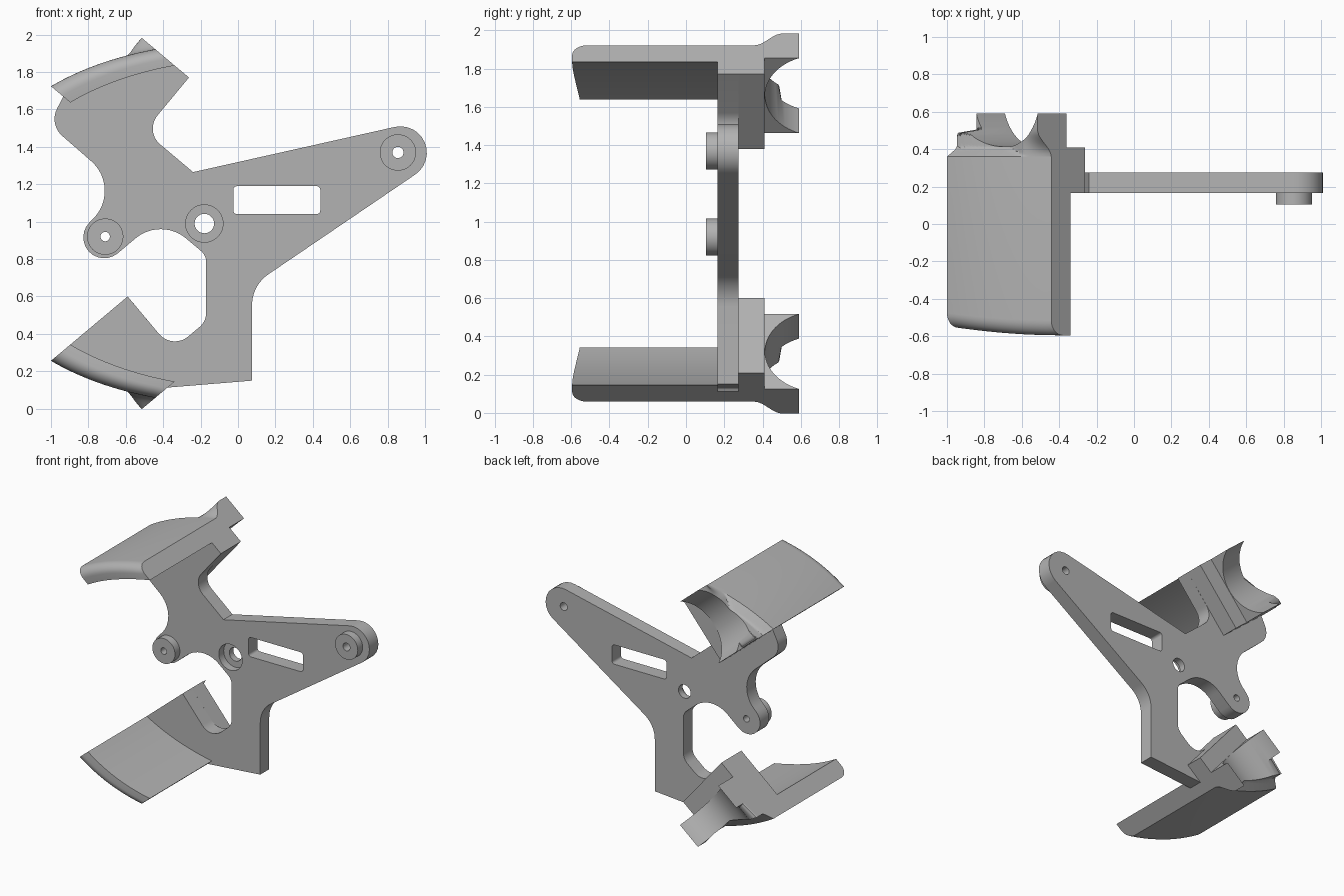
import bpy, bmesh, math
from mathutils import Matrix, Vector

cube = bpy.data.objects.get("Cube")
if cube:
    bpy.data.objects.remove(cube, do_unlink=True)

grey = bpy.data.materials.new("plain grey")
grey.use_nodes = True
COLOR = (0.45, 0.45, 0.45, 1)
grey.diffuse_color = COLOR
grey.node_tree.nodes["Principled BSDF"].inputs["Base Color"].default_value = COLOR
parts = []

WIDTH = 0.51          # jaw length along its tilted direction
HEIGHT = 1.98
FRONT, STEP, BACK = 0.165, 0.225, 0.275
TILT = math.radians(50)


def add_part(name, mesh):
    mesh.name = name
    mesh.materials.clear()
    mesh.materials.append(grey)
    obj = bpy.data.objects.new(name, mesh)
    bpy.context.collection.objects.link(obj)
    parts.append(obj)


def jaw_point(v, s, upper):
    """Map jaw coordinates (along, outward) to x, z; the lower jaw is mirrored."""
    x = -0.59 + v * math.cos(TILT) - s * math.sin(TILT)
    z = 1.38 + v * math.sin(TILT) + s * math.cos(TILT)
    return (x, z if upper else HEIGHT - z)


def inner(v):
    t = v / WIDTH
    return 0.40 - 0.30 * t + 0.12 * t * (1 - t)


def outer(v):
    return inner(v) + 0.135


def circle(x, z, r, n=48):
    return [(x + r * math.cos(2 * math.pi * i / n),
             z + r * math.sin(2 * math.pi * i / n)) for i in range(n)]


def rounded(corners, steps=12):
    """Round each (x, z, radius) corner of a closed outline."""
    pts = []
    for i, (x, z, r) in enumerate(corners):
        p = Vector((x, z))
        if r == 0:
            pts.append((x, z))
            continue
        a = (Vector(corners[i - 1][:2]) - p).normalized()
        b = (Vector(corners[(i + 1) % len(corners)][:2]) - p).normalized()
        half = a.angle(b) / 2
        centre = p + (a + b).normalized() * r / math.sin(half)
        start = p + a * r / math.tan(half) - centre
        end = p + b * r / math.tan(half) - centre
        sweep = math.pi - 2 * half
        for k in range(steps + 1):
            t = k / steps
            q = centre + (start * math.sin((1 - t) * sweep)
                          + end * math.sin(t * sweep)) / math.sin(sweep)
            pts.append((q.x, q.y))
    return pts


def slab(name, loops, y0, y1):
    """Flat part from an outline followed by its holes."""
    curve = bpy.data.curves.new(name, 'CURVE')
    curve.dimensions = '2D'
    curve.fill_mode = 'BOTH'
    curve.extrude = (y1 - y0) / 2
    for loop in loops:
        spline = curve.splines.new('POLY')
        spline.points.add(len(loop) - 1)
        for point, (x, z) in zip(spline.points, loop):
            point.co = (x, z, 0, 1)
        spline.use_cyclic_u = True
    temp = bpy.data.objects.new(name + " outline", curve)
    bpy.context.collection.objects.link(temp)
    graph = bpy.context.evaluated_depsgraph_get()
    mesh = bpy.data.meshes.new_from_object(temp.evaluated_get(graph))
    bpy.data.objects.remove(temp, do_unlink=True)
    mesh.transform(Matrix.Translation((0, (y0 + y1) / 2, 0)) @ Matrix.Rotation(math.pi / 2, 4, 'X'))
    bm = bmesh.new()
    bm.from_mesh(mesh)
    bmesh.ops.remove_doubles(bm, verts=bm.verts, dist=1e-5)
    bmesh.ops.recalc_face_normals(bm, faces=bm.faces)
    bm.to_mesh(mesh)
    bm.free()
    add_part(name, mesh)


def loft(name, section, stations, upper):
    """Skin closed (outward, y) sections placed along the jaw."""
    bm = bmesh.new()
    rings = []
    for v in stations:
        ring = []
        for s, y in section(v):
            x, z = jaw_point(v, s, upper)
            ring.append(bm.verts.new((x, y, z)))
        rings.append(ring)
    n = len(rings[0])
    for a, b in zip(rings, rings[1:]):
        for i in range(n):
            j = (i + 1) % n
            bm.faces.new((a[i], a[j], b[j], b[i]))
    bm.faces.new(rings[0])
    bm.faces.new(rings[-1])
    bmesh.ops.recalc_face_normals(bm, faces=bm.faces)
    mesh = bpy.data.meshes.new(name)
    bm.to_mesh(mesh)
    bm.free()
    add_part(name, mesh)


def pad_section(v):
    front = -0.555 - 0.04 * math.sin(v / WIDTH * math.pi / 2)
    r = 0.08
    ring = [(inner(v), 0.36), (inner(v), front)]
    for k in range(9):
        a = k / 8 * math.pi / 2
        ring.append((outer(v) - r + r * math.sin(a), front + r - r * math.cos(a)))
    return ring + [(outer(v), 0.36)]


def saddle_top(v, y):
    t = min(1, max(0, (y - 0.36) / 0.14))
    if outer(v) > 0.33:
        return 0.33 if y > 0.49 else max(0.33, outer(v) - 0.07 * min(1, 3 * t))
    return outer(v) + (0.33 - outer(v)) * t * t * (3 - 2 * t)


def saddle_section(v):
    # round trough open to the back
    edge = 0.685 - math.sqrt(max(0, 0.272 ** 2 - (v - WIDTH / 2) ** 2))
    ring = [(0.13, 0.36), (0.13, edge)]
    for k in range(13):
        y = edge + (0.36 - edge) * k / 12
        ring.append((saddle_top(v, y), y))
    return ring


# Jaws: long curved pad, mounting block and grooved saddle, mirrored top to bottom
along = [WIDTH * i / 16 for i in range(17)]
fine = [WIDTH / 2 * (1 - math.cos(math.pi * i / 32)) for i in range(33)]
for upper, label in ((True, "upper"), (False, "lower")):
    loft(label + "_pad", pad_section, along, upper)
    loft(label + "_saddle", saddle_section, fine, upper)
    block = [jaw_point(0, 0, upper), jaw_point(WIDTH, 0, upper)]
    block += [jaw_point(v, inner(v) + 0.05, upper) for v in reversed(along)]
    slab(label + "_block", [block], BACK, 0.41)

# Main plate outline: long arm, leg, lower jaw, gap, small lobe, upper jaw
outline = [(*jaw_point(WIDTH, 0, True), 0), (-0.50, 1.484, 0.11), (-0.24, 1.265, 0),
           (1.56, 1.668, 0.141), (0.075, 0.659, 0.2), (0.075, 0.15, 0)]
outline += [(*jaw_point(v, inner(v) + 0.05, False), 0) for v in reversed(along)]
outline += [(*jaw_point(0, 0, False), 0), (-0.351, 0.315, 0.11), (-0.17, 0.467, 0.1),
            (-0.17, 0.82, 0.08), (-0.413, 1.024, 0.21), (-2.62, -0.83, 0.112),
            (-0.615, 1.175, 0.21), (-1.01, 1.52, 0.12)]
outline += [(*jaw_point(v, inner(v) + 0.05, True), 0) for v in along]
plate = rounded(outline)

# Pivot bosses and openings
arm_pin, lobe_pin, pivot = (0.855, 1.37), (-0.71, 0.92), (-0.18, 0.99)
slot = rounded([(-0.025, 1.04, 0.02), (0.44, 1.04, 0.02),
                (0.44, 1.19, 0.02), (-0.025, 1.19, 0.02)], 5)
holes = [slot, circle(*arm_pin, 0.03), circle(*lobe_pin, 0.025)]
slab("plate_front", [plate, *holes, circle(*pivot, 0.1)], FRONT, STEP)
slab("plate_back", [plate, *holes, circle(*pivot, 0.052)], STEP, BACK)
slab("arm_boss", [circle(*arm_pin, 0.097), holes[1]], 0.105, FRONT)
slab("lobe_boss", [circle(*lobe_pin, 0.097), holes[2]], 0.105, FRONT)

# Smooth curved walls, crisp edges
bpy.ops.object.select_all(action='DESELECT')
for obj in parts:
    obj.select_set(True)
bpy.context.view_layer.objects.active = parts[0]
bpy.ops.object.shade_smooth_by_angle(angle=math.radians(30))
